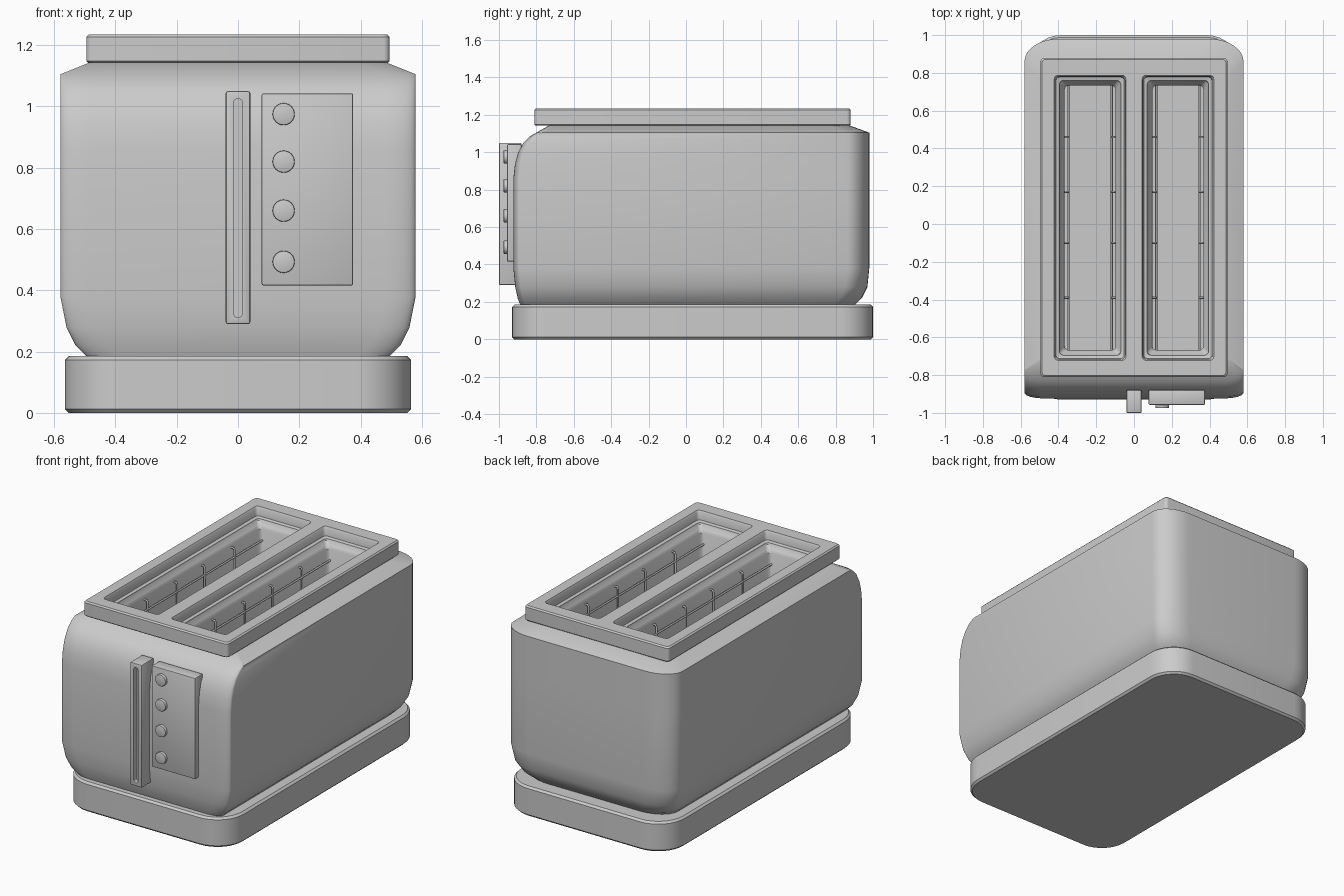
import bpy, bmesh, math

if "Cube" in bpy.data.objects:
    bpy.data.objects.remove(bpy.data.objects["Cube"], do_unlink=True)

GREY = (0.6, 0.6, 0.6, 1)
mat = bpy.data.materials.new("plain_grey")
mat.use_nodes = True
mat.diffuse_color = GREY
mat.node_tree.nodes["Principled BSDF"].inputs["Base Color"].default_value = GREY


def outline(x0, x1, y0, y1, front, back, steps=8):
    """Rounded rectangle; front and back are (x, y) corner radii."""
    corners = [(x1, y1, back, 1, 1), (x0, y1, back, -1, 1),
               (x0, y0, front, -1, -1), (x1, y0, front, 1, -1)]
    pts = []
    for i, (cx, cy, (rx, ry), sx, sy) in enumerate(corners):
        for k in range(steps + 1):
            a = math.pi / 2 * (i + k / steps)
            pts.append((cx - sx * rx + rx * math.cos(a), cy - sy * ry + ry * math.sin(a)))
    return pts


def loft(name, rings):
    """Capped solid through (outline, height) rings."""
    bm = bmesh.new()
    loops = [[bm.verts.new((x, y, z)) for x, y in pts] for pts, z in rings]
    for a, b in zip(loops, loops[1:]):
        n = len(a)
        for i in range(n):
            j = (i + 1) % n
            bm.faces.new((a[i], a[j], b[j], b[i]))
    bm.faces.new(loops[0][::-1])
    bm.faces.new(loops[-1])
    bmesh.ops.recalc_face_normals(bm, faces=bm.faces)
    return from_bmesh(name, bm)


def from_bmesh(name, bm):
    me = bpy.data.meshes.new(name)
    bm.to_mesh(me)
    bm.free()
    ob = bpy.data.objects.new(name, me)
    bpy.context.collection.objects.link(ob)
    me.materials.append(mat)
    return ob


def activate(ob):
    bpy.ops.object.select_all(action='DESELECT')
    ob.select_set(True)
    bpy.context.view_layer.objects.active = ob


def smooth(ob, angle=32):
    activate(ob)
    bpy.ops.object.shade_smooth_by_angle(angle=math.radians(angle))


def bevel(ob, width):
    mod = ob.modifiers.new("bevel", 'BEVEL')
    mod.width, mod.segments, mod.limit_method = width, 2, 'ANGLE'
    activate(ob)
    bpy.ops.object.modifier_apply(modifier=mod.name)


def cut(ob, cutter):
    mod = ob.modifiers.new("cut", 'BOOLEAN')
    mod.operation, mod.solver, mod.object = 'DIFFERENCE', 'EXACT', cutter
    activate(ob)
    bpy.ops.object.modifier_apply(modifier=mod.name)


def box(name, x0, x1, y0, y1, z0, z1):
    bm = bmesh.new()
    bmesh.ops.create_cube(bm, size=1)
    for v in bm.verts:
        v.co = ((x0 + x1) / 2 + v.co.x * (x1 - x0),
                (y0 + y1) / 2 + v.co.y * (y1 - y0),
                (z0 + z1) / 2 + v.co.z * (z1 - z0))
    return from_bmesh(name, bm)


# Base plinth
def base_ring(inset, z):
    r = (0.18 - inset, 0.18 - inset)
    return outline(-0.565 + inset, 0.565 - inset, -0.93 + inset, 1 - inset, r, r), z


base = loft("base", [base_ring(0.012, 0), base_ring(0, 0.012),
                     base_ring(0, 0.173), base_ring(0.012, 0.185)])
smooth(base)

# Body shell: height, half width, front, back
profile = [(0.18, 0.49, -0.885, 0.90), (0.22, 0.53, -0.90, 0.94), (0.28, 0.56, -0.913, 0.97),
           (0.38, 0.58, -0.923, 0.98), (0.86, 0.58, -0.923, 0.98), (0.94, 0.58, -0.914, 0.98),
           (1.0, 0.58, -0.897, 0.98), (1.05, 0.58, -0.87, 0.98), (1.085, 0.58, -0.835, 0.98),
           (1.105, 0.58, -0.80, 0.98), (1.145, 0.48, -0.73, 0.87)]
body = loft("body", [(outline(-w, w, f, b, (0.1, 0.03), (0.18, 0.12)), z)
                     for z, w, f, b in profile])

# Top frame
lid_r = (0.02, 0.02)
lid = loft("top_frame", [(outline(-0.495 + i, 0.495 - i, -0.81 + i, 0.88 - i, lid_r, lid_r, 4), z)
                         for i, z in [(0.006, 1.142), (0, 1.148), (0, 1.227), (0.008, 1.235)]])

# Stepped bread slots: height, inset from the slot opening
steps = [(0.4, 0.058), (1.13, 0.058), (1.145, 0.05), (1.165, 0.032), (1.175, 0.03),
         (1.18, 0.012), (1.225, 0.008), (1.24, 0)]
for side in (-1, 1):
    x0, x1 = sorted((side * 0.04, side * 0.425))
    rings = []
    for z, i in steps:
        rings.append((outline(x0 + i, x1 - i, -0.725 + i, 0.79 - i,
                              (0.02, 0.02), (0.02, 0.02), 3), z))
    cutter = loft("slot_cutter", rings)
    cutter.hide_render = True
    cut(body, cutter)
    cut(lid, cutter)
    bpy.data.objects.remove(cutter, do_unlink=True)
smooth(body)
smooth(lid)

# Wire guards inside the slots
for label, side in (("right", -1), ("left", 1)):
    curve = bpy.data.curves.new(label + "_slot_wires", 'CURVE')
    curve.dimensions = '3D'
    curve.bevel_depth, curve.bevel_resolution = 0.006, 1
    curve.use_fill_caps = True
    for wall, inward in ((0.098, 1), (0.367, -1)):
        x, xw = side * (wall + inward * 0.02), side * wall
        paths = [[(xw, y, 1.115), (x - side * inward * 0.005, y, 1.115), (x, y, 1.105), (x, y, 0.4)]
                 for y in (-0.39, -0.10, 0.17, 0.46)]
        paths += [[(x, -0.667, z), (x, 0.732, z)] for z in (1.06, 0.75)]
        for path in paths:
            spline = curve.splines.new('POLY')
            spline.points.add(len(path) - 1)
            for p, co in zip(spline.points, path):
                p.co = (*co, 1)
    curve.materials.append(mat)
    wires = bpy.data.objects.new(label + "_slot_wires", curve)
    bpy.context.collection.objects.link(wires)

# Lever rail with a long rounded groove
rail = box("lever_rail", -0.04, 0.04, -1.0, -0.88, 0.29, 1.05)
bevel(rail, 0.006)
groove = loft("groove_cutter", [(outline(-0.015, 0.015, -0.357, 0.357, (0.014, 0.014),
                                         (0.014, 0.014), 4), z) for z in (-0.03, 0.03)])
groove.rotation_euler.x = math.pi / 2
groove.location = (0, -1.0, 0.668)
groove.hide_render = True
bpy.context.view_layer.update()
cut(rail, groove)
bpy.data.objects.remove(groove, do_unlink=True)
smooth(rail)

# Control panel and buttons
panel = box("control_panel", 0.077, 0.376, -0.957, -0.88, 0.416, 1.043)
bevel(panel, 0.006)
smooth(panel)
for n, z in enumerate((0.975, 0.82, 0.66, 0.493)):
    bm = bmesh.new()
    bmesh.ops.create_cone(bm, cap_ends=True, segments=32, radius1=0.036, radius2=0.036, depth=0.04)
    button = from_bmesh("button_%d" % (n + 1), bm)
    button.rotation_euler.x = math.pi / 2
    button.location = (0.149, -0.955, z)
    bevel(button, 0.004)
    smooth(button)
